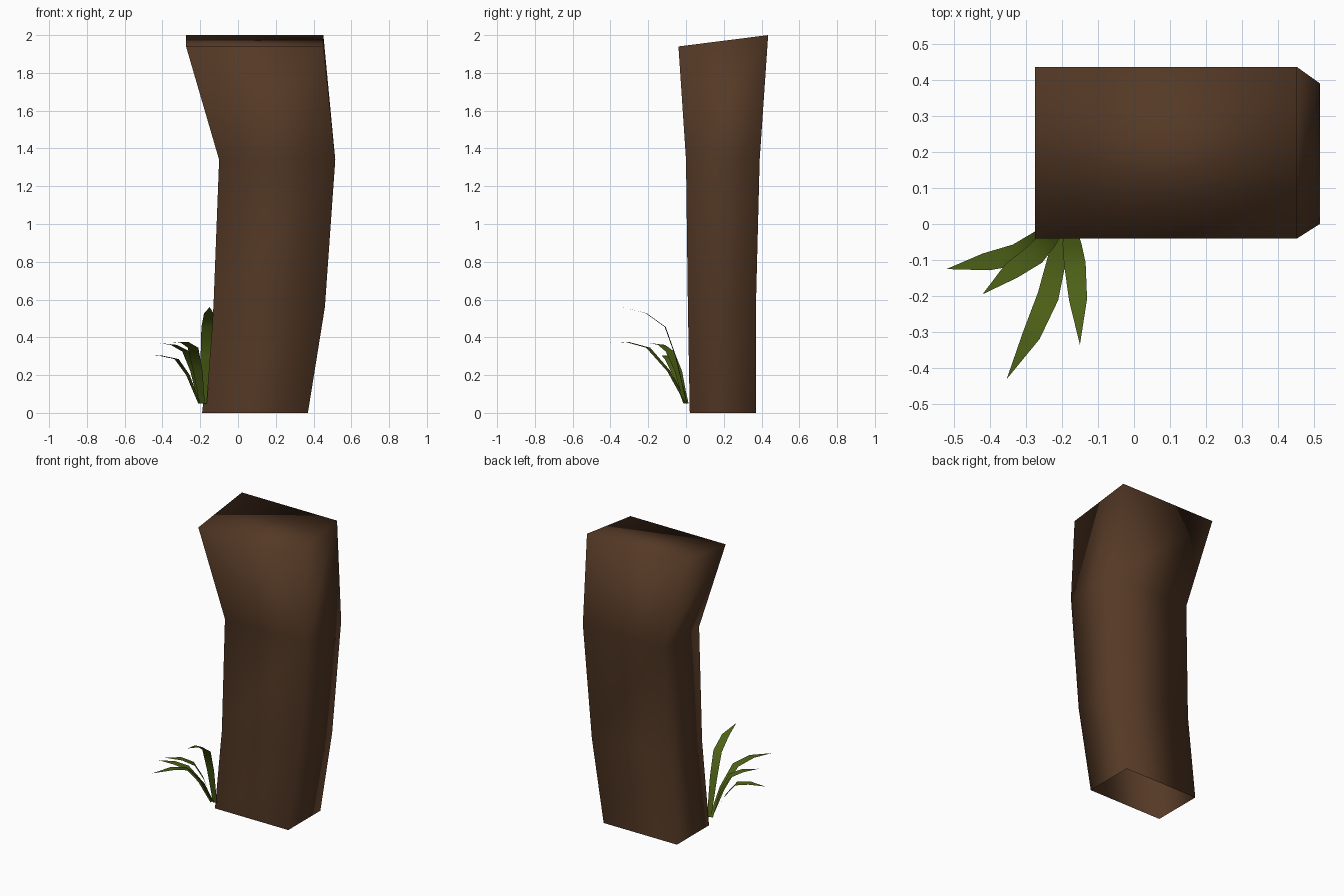
import bpy
from mathutils import Vector

if "Cube" in bpy.data.objects:
    bpy.data.objects.remove(bpy.data.objects["Cube"])


def material(name, rgb):
    m = bpy.data.materials.new(name)
    m.diffuse_color = (*rgb, 1)
    m.use_nodes = True
    m.node_tree.nodes["Principled BSDF"].inputs["Base Color"].default_value = m.diffuse_color
    return m


def make(name, verts, faces, mat):
    me = bpy.data.meshes.new(name)
    me.from_pydata(verts, [], faces)
    me.materials.append(mat)
    me.polygons.foreach_set("use_smooth", [True] * len(me.polygons))
    me.update()
    ob = bpy.data.objects.new(name, me)
    bpy.context.collection.objects.link(ob)
    return ob


bark = material("bark brown", (0.09, 0.041, 0.019))
green = material("grass green", (0.075, 0.12, 0.008))

# Bent square post: x0, x1, y0, y1, front height, back height of each ring
rings = [(-0.19, 0.37, 0.02, 0.37, 0, 0),
         (-0.13, 0.46, 0.01, 0.37, 0.56, 0.56),
         (-0.10, 0.515, 0.0, 0.39, 1.34, 1.34),
         (-0.275, 0.452, -0.04, 0.435, 1.94, 2.0)]
verts, faces = [], []
for x0, x1, y0, y1, zf, zb in rings:
    verts += [(x0, y0, zf), (x1, y0, zf), (x1, y1, zb), (x0, y1, zb)]
for r in range(len(rings) - 1):
    for i in range(4):
        j = (i + 1) % 4
        faces.append((4 * r + i, 4 * r + j, 4 * r + 4 + j, 4 * r + 4 + i))
faces.append((12, 13, 14, 15))  # slanted top, open underside
make("wooden_post", verts, faces, bark)


# Grass blades: flat strips along a curved centre line, pointed at the tip
def blade(name, path, widths=(0.03, 0.052, 0.06, 0.05)):
    pts = [Vector(p) for p in path]
    d = pts[-1] - pts[0]
    out = Vector((-d.y, d.x, 0)).normalized()
    vs, fs = [], []
    for p, w in zip(pts, widths):
        vs += [p - out * w / 2, p + out * w / 2]
    vs.append(pts[-1])
    n = len(widths)
    for i in range(n - 1):
        a = 2 * i
        fs.append((a, a + 2, a + 3, a + 1))
    fs.append((2 * n - 2, 2 * n, 2 * n - 1))
    # turn the blade's face upward
    make(name, vs, [f[::-1] for f in fs], green)


blade("grass_blade_left", [(-0.205, 0.0, 0.05), (-0.265, -0.045, 0.2),
      (-0.325, -0.085, 0.285), (-0.41, -0.105, 0.303), (-0.52, -0.125, 0.30)])
blade("grass_blade_middle", [(-0.2, 0.0, 0.05), (-0.235, -0.04, 0.22),
      (-0.275, -0.085, 0.325), (-0.34, -0.13, 0.36), (-0.42, -0.195, 0.37)])
blade("grass_blade_front", [(-0.19, 0.0, 0.05), (-0.212, -0.09, 0.22),
      (-0.238, -0.2, 0.345), (-0.285, -0.31, 0.375), (-0.353, -0.43, 0.37)])
blade("grass_blade_tall", [(-0.18, 0.005, 0.05), (-0.172, -0.055, 0.3),
      (-0.164, -0.11, 0.455), (-0.155, -0.21, 0.527), (-0.15, -0.335, 0.56)])
